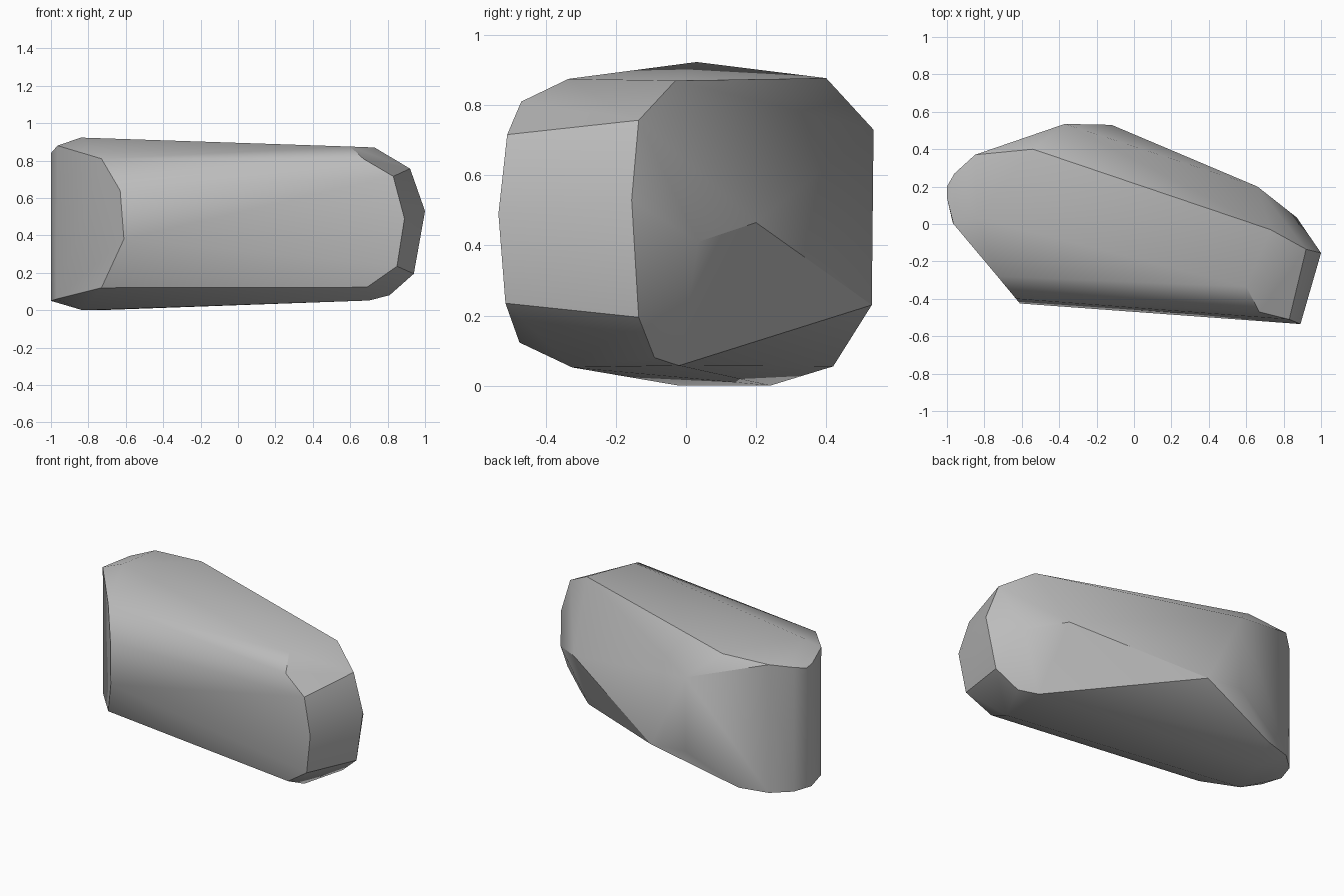
import bpy
import bmesh
import math

default_cube = bpy.data.objects.get("Cube")
if default_cube:
    bpy.data.objects.remove(default_cube, do_unlink=True)


def make_material(name, rgb):
    material = bpy.data.materials.new(name)
    material.use_nodes = True
    colour = (*rgb, 1.0)
    material.diffuse_color = colour
    shader = material.node_tree.nodes["Principled BSDF"]
    shader.inputs["Base Color"].default_value = colour
    shader.inputs["Roughness"].default_value = 0.9
    return material


def build_boulder(name, corner_groups, material, dissolve_angle, smooth_angle):
    """Wrap the corner groups in a convex skin and merge its nearly flat faces."""
    bm = bmesh.new()
    for group in corner_groups:
        for corner in group:
            bm.verts.new(corner)
    hull = bmesh.ops.convex_hull(bm, input=bm.verts[:])
    spare = {v for v in hull["geom_interior"] + hull["geom_unused"]
             if isinstance(v, bmesh.types.BMVert)}
    bmesh.ops.delete(bm, geom=list(spare), context="VERTS")
    bmesh.ops.dissolve_limit(bm, angle_limit=math.radians(dissolve_angle),
                             verts=bm.verts[:], edges=bm.edges[:])
    bmesh.ops.recalc_face_normals(bm, faces=bm.faces[:])
    mesh = bpy.data.meshes.new(name)
    bm.to_mesh(mesh)
    bm.free()
    mesh.materials.append(material)
    rock = bpy.data.objects.new(name, mesh)
    bpy.context.collection.objects.link(rock)

    # Soft shading with the strong creases kept
    bpy.ops.object.select_all(action="DESELECT")
    rock.select_set(True)
    bpy.context.view_layer.objects.active = rock
    bpy.ops.object.shade_smooth_by_angle(angle=math.radians(smooth_angle))
    return rock


# Bevelled strip at the narrow end: outer and front edges
narrow_end = [
    (.92, -.135, .757), (1, -.155, .53), (.94, -.135, .195),
    (.83, -.51, .716), (.89, -.535, .49), (.85, -.515, .235),
]
# Front face corners beside the strip
front_corners = [
    (.67, -.47, .81), (.6, -.335, .875), (.73, -.03, .87),
    (.69, -.475, .123), (.7, -.325, .052), (.81, -.09, .08),
    (.71, -.02, .057),
]
# Flat slanting cut at the broad end
broad_cut = [
    (-.73, -.28, .81), (-.63, -.4, .64), (-.61, -.425, .38),
    (-.73, -.28, .12), (-.965, 0, .88), (-.97, .01, .06),
]
# Blunt tip of the broad end, from crown to base
broad_tip = [
    (-1, .14, .84), (-1, .2, .83), (-1, .15, .05),
    (-.96, .27, .85), (-.96, .27, .05),
    (-.84, .03, .923), (-.83, -.02, 0), (-.75, .24, 0),
]
# Long rounded back, running down to the narrow end
back_ridge = [
    (-.85, .37, .877), (-.54, .4, .877), (-.85, .37, .05),
    (-.67, .42, .055), (-.37, .535, .73), (-.37, .53, .25),
    (-.12, .53, .23), (.66, .2, .465), (.87, .035, .41),
]

stone_grey = make_material("stone grey", (.5, .5, .5))
build_boulder("boulder",
              [narrow_end, front_corners, broad_cut, broad_tip, back_ridge],
              stone_grey, dissolve_angle=2, smooth_angle=32)
